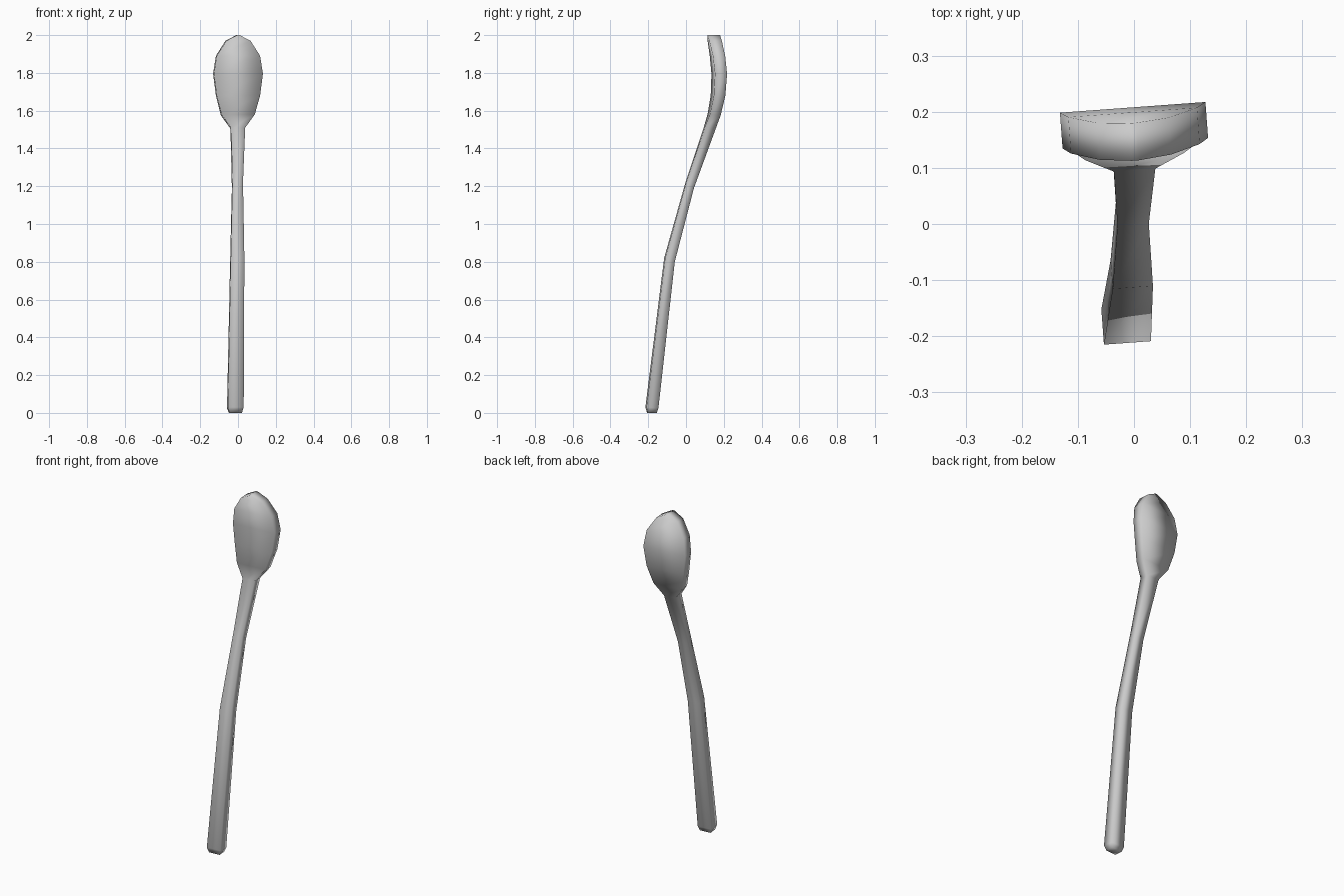
import bpy, bmesh, math

if "Cube" in bpy.data.objects:
    bpy.data.objects.remove(bpy.data.objects["Cube"])

TWIST = math.radians(4.2)

# spoon stations from handle end to bowl tip:
# (front y, front z, back y, back z, half width, centre x)
STATIONS = [
    (-0.204, 0.00, -0.157, 0.00, 0.033, -0.014),
    (-0.212, 0.03, -0.149, 0.025, 0.042, -0.014),
    (-0.113, 0.82, -0.062, 0.80, 0.036, -0.004),
    (-0.001, 1.22, 0.040, 1.19, 0.028, -0.003),
    (0.096, 1.51, 0.155, 1.505, 0.037, -0.001),
    (0.120, 1.58, 0.177, 1.575, 0.088, -0.001),
    (0.139, 1.68, 0.200, 1.68, 0.115, 0.0),
    (0.144, 1.795, 0.208, 1.795, 0.130, 0.0),
    (0.134, 1.89, 0.199, 1.89, 0.115, 0.0),
    (0.119, 1.97, 0.185, 1.97, 0.064, 0.0),
    (0.113, 2.00, 0.180, 2.00, 0.006, 0.0),
]


def section(bm, yf, zf, yb, zb, hw, cx):
    """Four-cornered cross-section, slightly turned about z."""
    cy = (yf + yb) / 2
    ring = []
    for dx, y, z in ((-hw, yf, zf), (hw, yf, zf), (hw, yb, zb), (-hw, yb, zb)):
        dy = y - cy
        ring.append(bm.verts.new((cx + dx * math.cos(TWIST) - dy * math.sin(TWIST),
                                  cy + dx * math.sin(TWIST) + dy * math.cos(TWIST), z)))
    return ring


# one-piece spoon: loft the sections and cap both ends
bm = bmesh.new()
rings = [section(bm, *s) for s in STATIONS]
for a, b in zip(rings, rings[1:]):
    for i in range(4):
        j = (i + 1) % 4
        bm.faces.new((a[i], a[j], b[j], b[i]))
bm.faces.new(rings[0][::-1])
bm.faces.new(rings[-1])
bmesh.ops.recalc_face_normals(bm, faces=bm.faces)
for f in bm.faces:
    f.smooth = True

mesh = bpy.data.meshes.new("spoon")
bm.to_mesh(mesh)
bm.free()
spoon = bpy.data.objects.new("spoon", mesh)
bpy.context.collection.objects.link(spoon)
